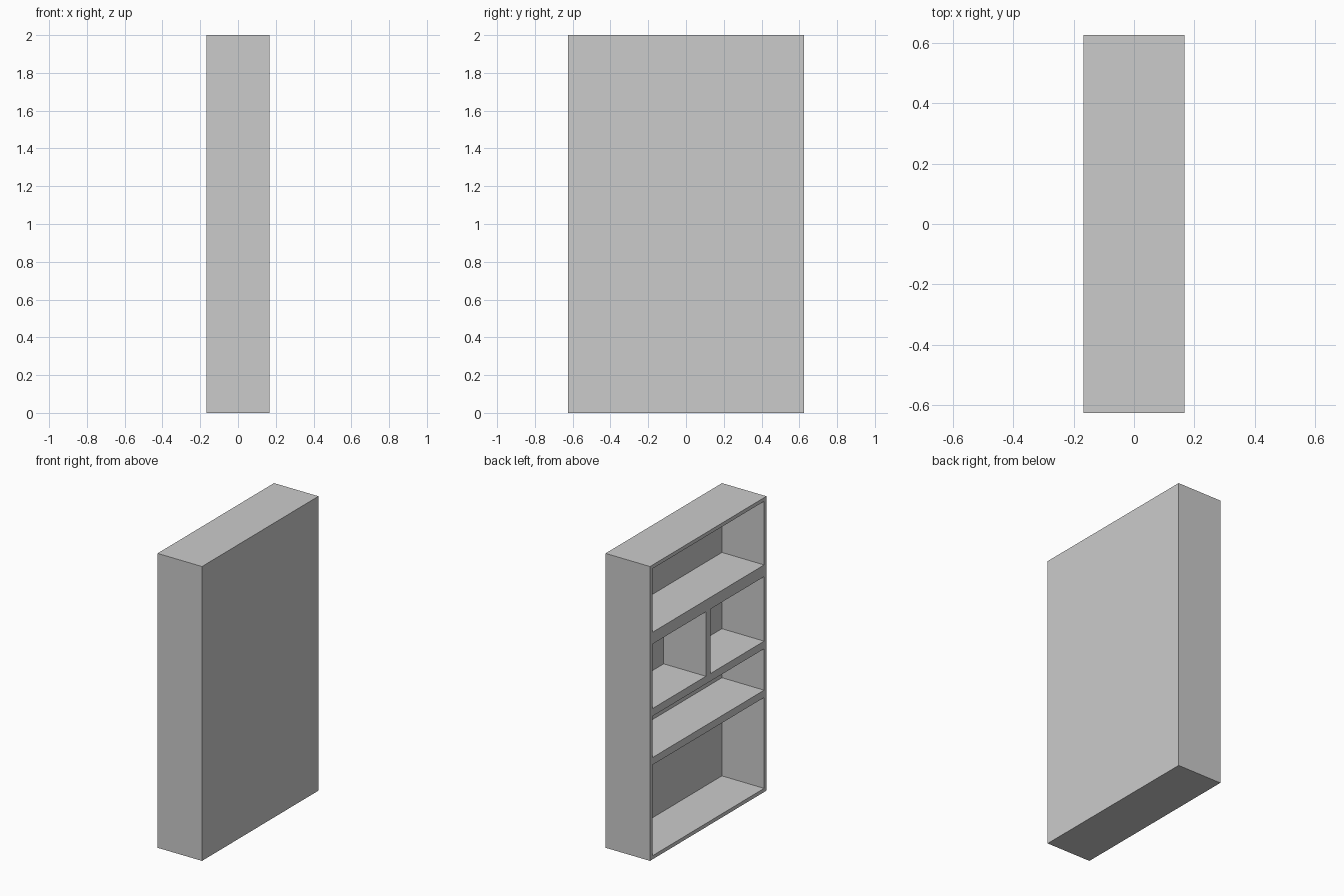
import bpy

if "Cube" in bpy.data.objects:
    bpy.data.objects.remove(bpy.data.objects["Cube"])

DEPTH, WIDTH, HEIGHT = 0.334, 1.25, 2.0
SIDE, BACK = 0.025, 0.017


def box(name, lo, hi):
    """Box spanning two opposite corners."""
    bpy.ops.mesh.primitive_cube_add(size=1, location=[(a + b) / 2 for a, b in zip(lo, hi)])
    obj = bpy.context.object
    obj.name = name
    obj.scale = [b - a for a, b in zip(lo, hi)]
    bpy.ops.object.transform_apply(location=True, rotation=False, scale=True)
    return obj


# Solid cabinet body
bookcase = box("bookcase", (-DEPTH / 2, -WIDTH / 2, 0), (DEPTH / 2, WIDTH / 2, HEIGHT))

# Open compartments on the -x side: y range, z range
inner = WIDTH / 2 - SIDE
divider = 0.025
compartments = [
    (-inner, inner, 0.025, 0.642),
    (-inner, inner, 0.692, 0.973),
    (-inner, -divider, 1.025, 1.463),
    (divider, inner, 1.025, 1.463),
    (-inner, inner, 1.543, 1.975),
]

# Hollow out each compartment, leaving shelves, divider and back panel
for y0, y1, z0, z1 in compartments:
    cutter = box("compartment_cutter", (-DEPTH / 2 - 0.1, y0, z0), (DEPTH / 2 - BACK, y1, z1))
    cutter.hide_render = True
    cut = bookcase.modifiers.new("compartment", 'BOOLEAN')
    cut.operation = 'DIFFERENCE'
    cut.solver = 'EXACT'
    cut.object = cutter
    bpy.context.view_layer.objects.active = bookcase
    bpy.ops.object.modifier_apply(modifier=cut.name)
    bpy.data.objects.remove(cutter)
